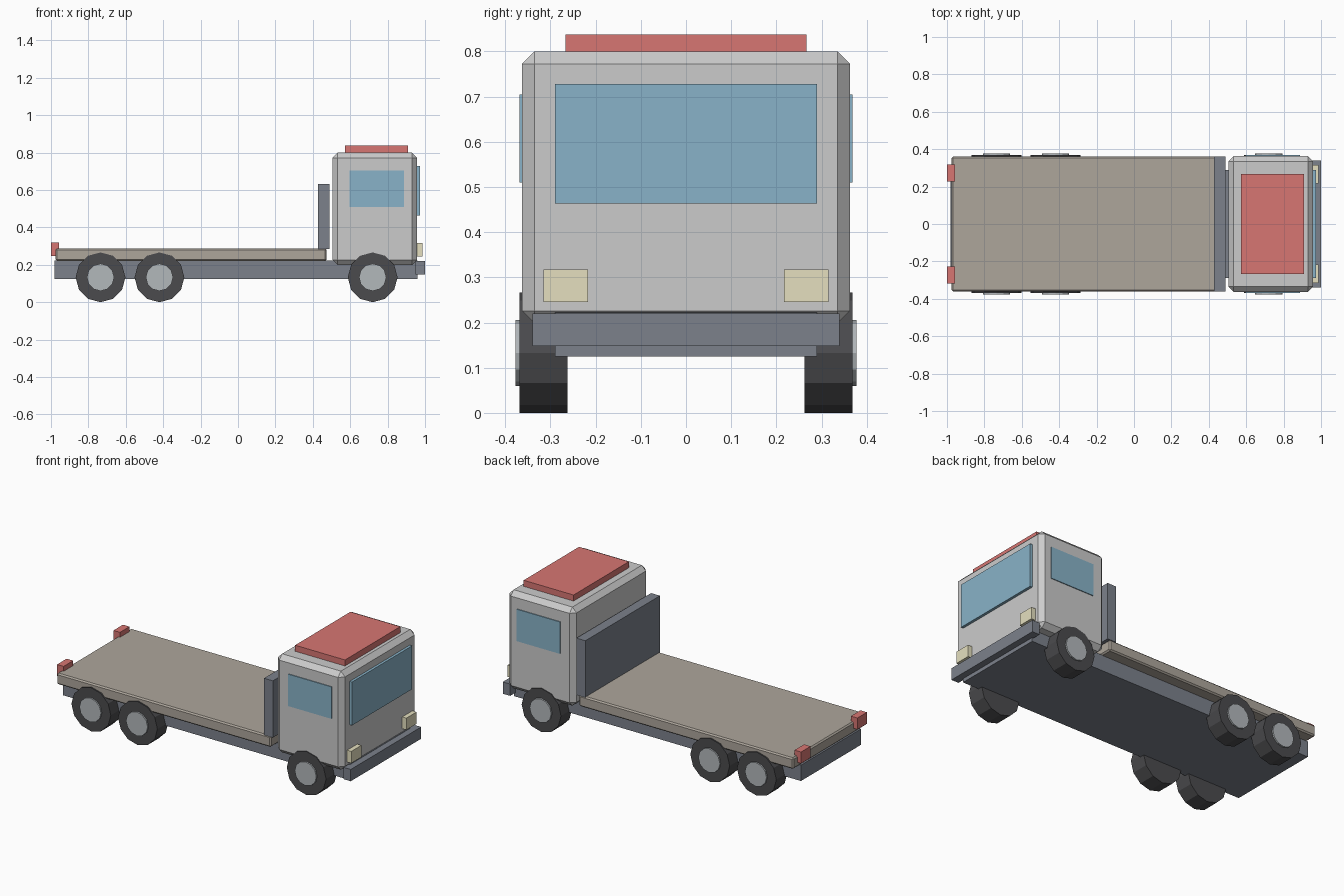
import bpy, bmesh, math
from mathutils import Matrix, Vector

if "Cube" in bpy.data.objects:
    bpy.data.objects.remove(bpy.data.objects["Cube"])


def paint(name, rgb):
    m = bpy.data.materials.new(name)
    m.diffuse_color = (*rgb, 1)
    m.use_nodes = True
    m.node_tree.nodes["Principled BSDF"].inputs["Base Color"].default_value = m.diffuse_color
    return m


SLATE = paint("slate", (0.20, 0.22, 0.26))
TIMBER = paint("timber", (0.42, 0.38, 0.33))
GLASS = paint("glass", (0.25, 0.45, 0.58))
RED = paint("red", (0.68, 0.18, 0.17))
CREAM = paint("cream", (0.78, 0.74, 0.52))
RUBBER = paint("rubber", (0.07, 0.07, 0.075))
STEEL = paint("steel", (0.45, 0.48, 0.50))


def finish(name, bm, mat):
    me = bpy.data.meshes.new(name)
    bm.to_mesh(me)
    bm.free()
    ob = bpy.data.objects.new(name, me)
    bpy.context.collection.objects.link(ob)
    if mat:
        me.materials.append(mat)
    return ob


def box(name, x, y, z, mat=None, bevel=0):
    """Box from (min, max) ranges, with an optional chamfer."""
    lo, hi = Vector((x[0], y[0], z[0])), Vector((x[1], y[1], z[1]))
    bm = bmesh.new()
    bmesh.ops.create_cube(bm, size=1, matrix=Matrix.Translation((lo + hi) / 2)
                          @ Matrix.Diagonal((*(hi - lo), 1)))
    ob = finish(name, bm, mat)
    if bevel:
        mod = ob.modifiers.new("chamfer", 'BEVEL')
        mod.width = bevel
        mod.segments = 1
    return ob


def disc(name, x, z, r, y, mat):
    """Twelve-sided cylinder along y, with corners on the axes."""
    bm = bmesh.new()
    bmesh.ops.create_cone(bm, cap_ends=True, segments=12, radius1=r, radius2=r,
                          depth=abs(y[1] - y[0]),
                          matrix=Matrix.Translation((x, sum(y) / 2, z))
                          @ Matrix.Rotation(math.pi / 2, 4, 'X'))
    return finish(name, bm, mat)


def side_range(s, a, b):
    return tuple(sorted((s * a, s * b)))


# Chassis, load bed and headboard
box("chassis", (-0.98, 0.96), (-0.29, 0.29), (0.125, 0.222), SLATE)
box("flatbed", (-0.975, 0.473), (-0.36, 0.36), (0.22, 0.288), TIMBER, 0.008)
box("headboard", (0.428, 0.488), (-0.36, 0.36), (0.285, 0.632), SLATE)

# Cab, roof panel, windscreen and bumper
box("cab", (0.505, 0.958), (-0.363, 0.363), (0.198, 0.80), None, 0.028)
box("roof_panel", (0.573, 0.91), (-0.267, 0.267), (0.795, 0.837), RED)
box("windscreen", (0.95, 0.974), (-0.29, 0.29), (0.463, 0.728), GLASS)
box("bumper", (0.95, 1.0), (-0.34, 0.34), (0.148, 0.22), SLATE)

# Mirrored parts on both sides
for side, s in (("right", -1), ("left", 1)):
    box(f"{side}_window", (0.595, 0.888), side_range(s, 0.35, 0.368), (0.51, 0.705), GLASS)
    box(f"{side}_headlight", (0.95, 0.986), side_range(s, 0.217, 0.315), (0.245, 0.317), CREAM)
    box(f"{side}_tail_light", (-1.0, -0.956), side_range(s, 0.226, 0.318), (0.248, 0.318), RED)
    for axle, x in (("front", 0.72), ("middle", -0.42), ("rear", -0.735)):
        disc(f"{side}_{axle}_tyre", x, 0.133, 0.133, side_range(s, 0.262, 0.368), RUBBER)
        disc(f"{side}_{axle}_hub", x, 0.133, 0.073, side_range(s, 0.33, 0.377), STEEL)
